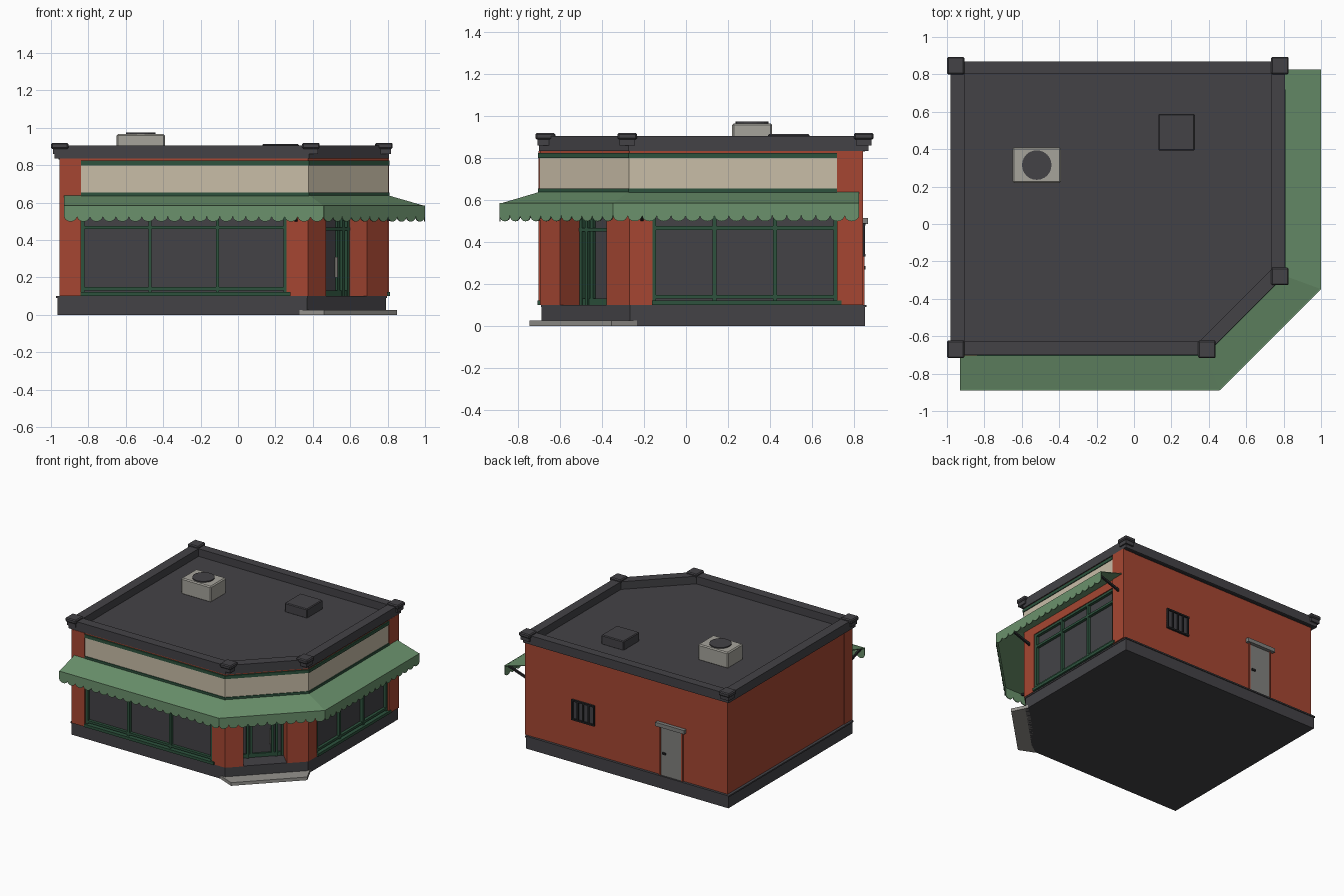
import bpy, bmesh, math
from mathutils import Vector

if "Cube" in bpy.data.objects:
    bpy.data.objects.remove(bpy.data.objects["Cube"])


def material(name, r, g, b):
    m = bpy.data.materials.new(name)
    m.diffuse_color = (r, g, b, 1)
    m.use_nodes = True
    m.node_tree.nodes["Principled BSDF"].inputs["Base Color"].default_value = m.diffuse_color
    return m


BRICK = material("brick red", .38, .062, .032)
DARK = material("charcoal", .057, .055, .062)
AWN = material("awning green", .145, .285, .15)
TRIM = material("trim green", .026, .085, .047)
CREAM = material("cream", .58, .51, .39)
STONE = material("step stone", .30, .29, .27)
METAL = material("unit grey", .38, .37, .33)
DOOR = material("door grey", .22, .22, .21)
BLACK = material("iron black", .018, .018, .02)


def finish(name, bm, mat, bevel=0):
    bmesh.ops.recalc_face_normals(bm, faces=bm.faces)
    me = bpy.data.meshes.new(name)
    bm.to_mesh(me)
    bm.free()
    ob = bpy.data.objects.new(name, me)
    bpy.context.collection.objects.link(ob)
    me.materials.append(mat)
    if bevel:
        mod = ob.modifiers.new("bevel", 'BEVEL')
        mod.width, mod.segments = bevel, 1
    return ob


def prism(name, mat, pts, z0, z1, bevel=0):
    """Extrude a plan outline between two heights."""
    bm = bmesh.new()
    f = bm.faces.new([bm.verts.new((x, y, z0)) for x, y in pts])
    top = bmesh.ops.extrude_face_region(bm, geom=[f])['geom']
    bmesh.ops.translate(bm, vec=(0, 0, z1 - z0),
                        verts=[v for v in top if isinstance(v, bmesh.types.BMVert)])
    return finish(name, bm, mat, bevel)


def box(name, mat, x0, x1, y0, y1, z0, z1, bevel=0):
    return prism(name, mat, [(x0, y0), (x1, y0), (x1, y1), (x0, y1)], z0, z1, bevel)


def wall_box(name, mat, wall, u0, u1, v0, v1, z0, z1, bevel=0):
    """Box in wall coordinates: u along the wall, v outward."""
    ox, oy, deg = wall
    c, s = math.cos(math.radians(deg)), math.sin(math.radians(deg))
    pts = [(ox + c * u + s * v, oy + s * u - c * v)
           for u, v in ((u0, v0), (u1, v0), (u1, v1), (u0, v1))]
    return prism(name, mat, pts, z0, z1, bevel)


def offset(path, d):
    """Shift an open path to its right with mitred corners."""
    p = [Vector(q) for q in path]
    n = [Vector(((b - a).y, -(b - a).x)).normalized() for a, b in zip(p, p[1:])]
    out = []
    for i, q in enumerate(p):
        a, b = n[max(i - 1, 0)], n[min(i, len(n) - 1)]
        out.append(tuple(q + (a + b) * d / (1 + a.dot(b))))
    return out


def ribbon(name, mat, path, t, z0, z1):
    return prism(name, mat, offset(path, t) + offset(path, -.004)[::-1], z0, z1)


# Base plinth with a thin lip, and the entrance step
base = [(-.965, -.688), (.37, -.688), (.792, -.266), (.792, .853), (-.965, .853)]
prism("base", DARK, base, 0, .10)
prism("base_lip", DARK, [(-.972, -.692), (.372, -.692), (.796, -.268), (.796, .86), (-.972, .86)],
      .09, .101)
prism("entrance_step", STONE, [(.33, -.69), (.46, -.745), (.85, -.355), (.79, -.23)], 0, .025)

# Brick walls: notched at shop height for windows and corner entrance, plain above
HEAD = .57
prism("lower_walls", BRICK, [
    (-.95, -.695), (-.84, -.695), (-.84, -.655), (.26, -.655), (.26, -.695), (.375, -.695),
    (.47, -.60), (.36, -.49), (.58, -.27), (.69, -.38), (.80, -.27), (.80, -.16),
    (.76, -.16), (.76, .72), (.80, .72), (.80, .84), (-.95, .84)], .10, HEAD)
prism("upper_walls", BRICK, [(-.95, -.695), (.375, -.695), (.80, -.27), (.80, .84), (-.95, .84)],
      HEAD, .84)
box("front_pilaster", BRICK, -.955, -.84, -.703, -.60, .10, .835)
box("side_pilaster", BRICK, .70, .807, .72, .843, .10, .835)

# Sign band and its trims around the street sides
street = [(-.84, -.695), (.375, -.695), (.80, -.27), (.80, .72)]
ribbon("sign_band", CREAM, street, .004, .655, .80)
ribbon("upper_trim", TRIM, street, .010, .80, .825)
ribbon("lower_trim", TRIM, street, .010, .635, .655)


# Shop windows
def shop_window(name, wall, length):
    wall_box(name + "_glass", DARK, wall, 0, length, -.045, -.03, .10, HEAD)
    wall_box(name + "_sill", TRIM, wall, -.003, length + .022, -.04, .012, .10, .122)
    w = .018
    for z in (.13, .458, HEAD - w):
        wall_box(name + "_rail", TRIM, wall, 0, length, -.04, -.008, z, z + w)
    for i in range(4):
        u = i * (length - w) / 3
        wall_box(name + "_mullion", TRIM, wall, u, u + w, -.04, -.006, .12, HEAD)


shop_window("front_window", (-.84, -.695, 0), 1.10)
shop_window("side_window", (.80, -.16, 90), .88)

# Corner entrance
entry = (.36, -.49, 45)
L = .311
wall_box("entry_glass", DARK, entry, 0, L, -.01, .006, .10, HEAD)
for side in (-1, 1):
    for off, w, d in ((.147, .016, .025), (.105, .016, .03), (.078, .02, .02)):
        u = L / 2 + side * off
        wall_box("entry_post", TRIM, entry, u - w / 2, u + w / 2, 0, d, .10, HEAD)
wall_box("entry_transom", TRIM, entry, 0, L, 0, .028, .45, .468)
wall_box("entry_bottom_rail", TRIM, entry, 0, L, 0, .02, .10, .13)
wall_box("entry_handle", METAL, entry, L / 2 + .055, L / 2 + .062, .015, .03, .20, .31)

# Awning canopy
inner = [(-.93, -.695), (.38, -.695), (.80, -.275), (.80, .825)]
outer = [(-.93, -.887), (.457, -.887), (.997, -.347), (.997, .825)]
bm = bmesh.new()
a = [bm.verts.new((x, y, .64)) for x, y in inner]
b = [bm.verts.new((x, y, .583)) for x, y in outer]
for i in range(3):
    bm.faces.new((a[i], b[i], b[i + 1], a[i + 1]))
canopy = finish("awning_canopy", bm, AWN)
canopy.modifiers.new("thickness", 'SOLIDIFY').thickness = .006

# Scalloped valance
for p, q, count in zip(outer, outer[1:], (20, 11, 17)):
    p, q = Vector(p), Vector(q)
    bm = bmesh.new()
    for k in range(count):
        prof = [(0, .585)]
        prof += [(.5 - .5 * math.cos(t * math.pi / 8), .527 - .028 * math.sin(t * math.pi / 8))
                 for t in range(9)]
        prof.append((1, .585))
        bm.faces.new([bm.verts.new((*p.lerp(q, (k + s) / count), z)) for s, z in prof])
    bmesh.ops.remove_doubles(bm, verts=bm.verts, dist=.0005)
    val = finish("awning_valance", bm, AWN)
    mod = val.modifiers.new("thickness", 'SOLIDIFY')
    mod.thickness, mod.offset = .006, 0

# Awning support arms
for wall, us in (((0, -.695, 0), (-.90, .31)), ((.80, 0, 90), (-.21, .79))):
    for u in us:
        bm = bmesh.new()
        c, s = math.cos(math.radians(wall[2])), math.sin(math.radians(wall[2]))
        prof = [(0, .50), (.185, .565), (.185, .58), (0, .52)]
        rings = [[bm.verts.new((wall[0] + c * w + s * v, wall[1] + s * w - c * v, z))
                  for v, z in prof] for w in (u - .007, u + .007)]
        for r in rings:
            bm.faces.new(r)
        for i in range(4):
            j = (i + 1) % 4
            bm.faces.new((rings[0][i], rings[0][j], rings[1][j], rings[1][i]))
        finish("awning_arm", bm, BLACK)

# Roof deck, parapet ring and corner caps
rim = [(-.98, -.70), (.38, -.70), (.806, -.274), (.806, .87), (-.98, .87)]
hole = [(-.905, -.627), (.35, -.627), (.735, -.242), (.735, .803), (-.905, .803)]
prism("roof_deck", DARK, [(x * .98, y * .98) for x, y in rim], .832, .845)
bm = bmesh.new()
rings = [[bm.verts.new((x, y, z)) for x, y in pts]
         for pts, z in ((rim, .835), (rim, .905), (hole, .905), (hole, .835))]
for r in range(4):
    for i in range(5):
        j, n = (i + 1) % 5, (r + 1) % 4
        bm.faces.new((rings[r][i], rings[r][j], rings[n][j], rings[n][i]))
finish("parapet", bm, DARK)
for x, y in ((-.953, -.67), (.39, -.67), (.78, -.28), (.78, .847), (-.953, .847)):
    box("parapet_cap", DARK, x - .047, x + .047, y - .047, y + .047, .888, .92, .007)
    box("cap_neck", DARK, x - .037, x + .037, y - .037, y + .037, .86, .89)

# Rooftop unit and hatch
box("air_unit", METAL, -.65, -.39, .22, .41, .84, .966, .008)
prism("air_unit_fan", DARK, [(-.52 + .079 * math.cos(i * math.pi / 12),
                              .315 + .079 * math.sin(i * math.pi / 12)) for i in range(24)],
      .95, .974)
box("roof_hatch", DARK, .13, .325, .392, .588, .84, .915, .006)

# Back door with frame, lintel and handle
box("back_door", DOOR, -.555, -.375, .835, .846, .10, .48)
for x in (-.567, -.375):
    box("back_door_jamb", BRICK, x, x + .012, .835, .852, .10, .49)
box("back_door_lintel", DOOR, -.59, -.34, .835, .868, .485, .515)
box("back_door_handle", BLACK, -.42, -.39, .84, .856, .27, .285)

# Barred back window
box("back_window_pane", DARK, .20, .40, .835, .843, .33, .49)
for z in (.33, .478):
    box("back_window_rail", BLACK, .20, .40, .835, .855, z, z + .012)
for i in range(5):
    x = .20 + i * .047
    box("back_window_bar", BLACK, x, x + .012, .835, .853, .33, .49)
